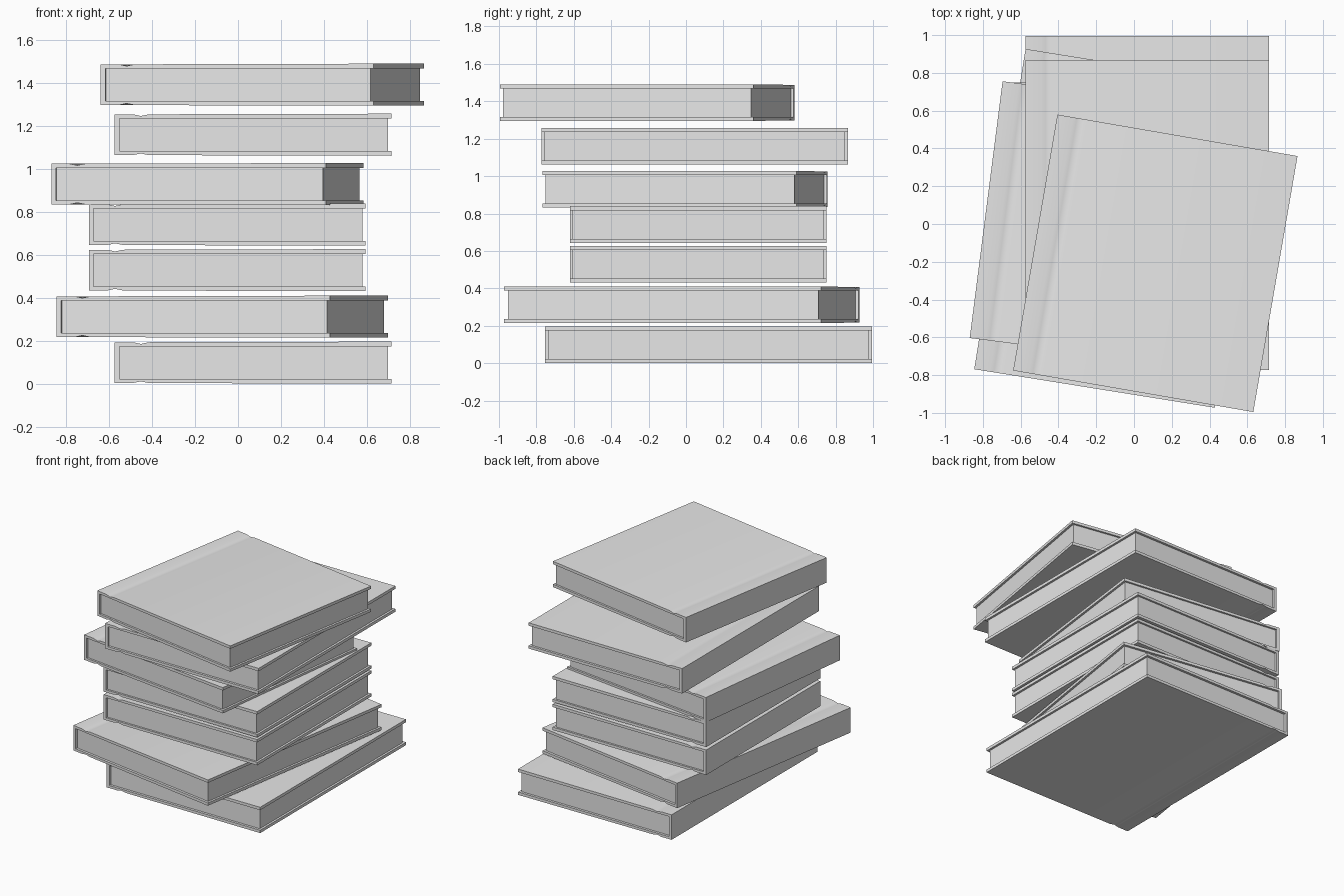
import bpy
import bmesh
from math import radians
from mathutils import Matrix

cube = bpy.data.objects.get("Cube")
if cube:
    bpy.data.objects.remove(cube, do_unlink=True)

WIDTH, THICK, BOARD = 1.29, 0.196, 0.022

grey = bpy.data.materials.new("light_grey")
grey.use_nodes = True
grey.diffuse_color = (0.8, 0.8, 0.8, 1)
grey.node_tree.nodes["Principled BSDF"].inputs["Base Color"].default_value = (0.8, 0.8, 0.8, 1)


def extrude_profile(name, profile, length, place):
    """Extrude an (x, z) outline along y, centred, then place it."""
    bm = bmesh.new()
    face = bm.faces.new([bm.verts.new((x, -length / 2, z)) for x, z in profile])
    ext = bmesh.ops.extrude_face_region(bm, geom=[face])
    moved = [v for v in ext["geom"] if isinstance(v, bmesh.types.BMVert)]
    bmesh.ops.translate(bm, verts=moved, vec=(0, length, 0))
    bmesh.ops.recalc_face_normals(bm, faces=bm.faces[:])
    mesh = bpy.data.meshes.new(name)
    bm.to_mesh(mesh)
    bm.free()
    for p in mesh.polygons:
        p.use_smooth = True
    mesh.set_sharp_from_angle(angle=radians(30))
    mesh.materials.append(grey)
    ob = bpy.data.objects.new(name, mesh)
    ob.matrix_world = place
    bpy.context.collection.objects.link(ob)


def book(name, x, y, z, length, turn):
    place = Matrix.Translation((x, y, z)) @ Matrix.Rotation(radians(turn), 4, "Z")
    left, right, half = -WIDTH / 2, WIDTH / 2, THICK / 2

    # Lower half of the wrap-around cover, with a shallow hinge groove by the spine
    groove = [(0.085, 0), (0.105, 0.004), (0.122, 0.008), (0.14, 0.004), (0.16, 0)]
    lower = [(left, -half + 0.003)]
    lower += [(left + u, -half + 0.003 + d) for u, d in groove]
    lower += [(right, -half), (right, -half + BOARD), (left + BOARD, -half + BOARD)]
    upper = [(px, -pz) for px, pz in reversed(lower)]
    extrude_profile(name + "_cover", [(px, pz + half) for px, pz in lower + upper],
                    length, place)

    # Page block, set back from the cover's edges
    x0, x1 = left + BOARD, right - 0.016
    z0, z1 = BOARD, THICK - BOARD
    extrude_profile(name + "_pages", [(x0, z0), (x1, z0), (x1, z1), (x0, z1)],
                    length * 0.979, place)


# x, y, base height, length, turn in degrees, from the bottom up
stack = [
    (0.07, 0.12, 0.0, 1.75, 0),
    (-0.073, -0.023, 0.214, 1.717, -9.1),
    (-0.05, 0.065, 0.431, 1.37, 0),
    (-0.05, 0.065, 0.643, 1.37, 0),
    (-0.143, -0.006, 0.832, 1.37, -7.3),
    (0.07, 0.047, 1.062, 1.64, 0),
    (0.113, -0.208, 1.295, 1.375, -9.8),
]
for i, spec in enumerate(stack, 1):
    book(f"book_{i}", *spec)
